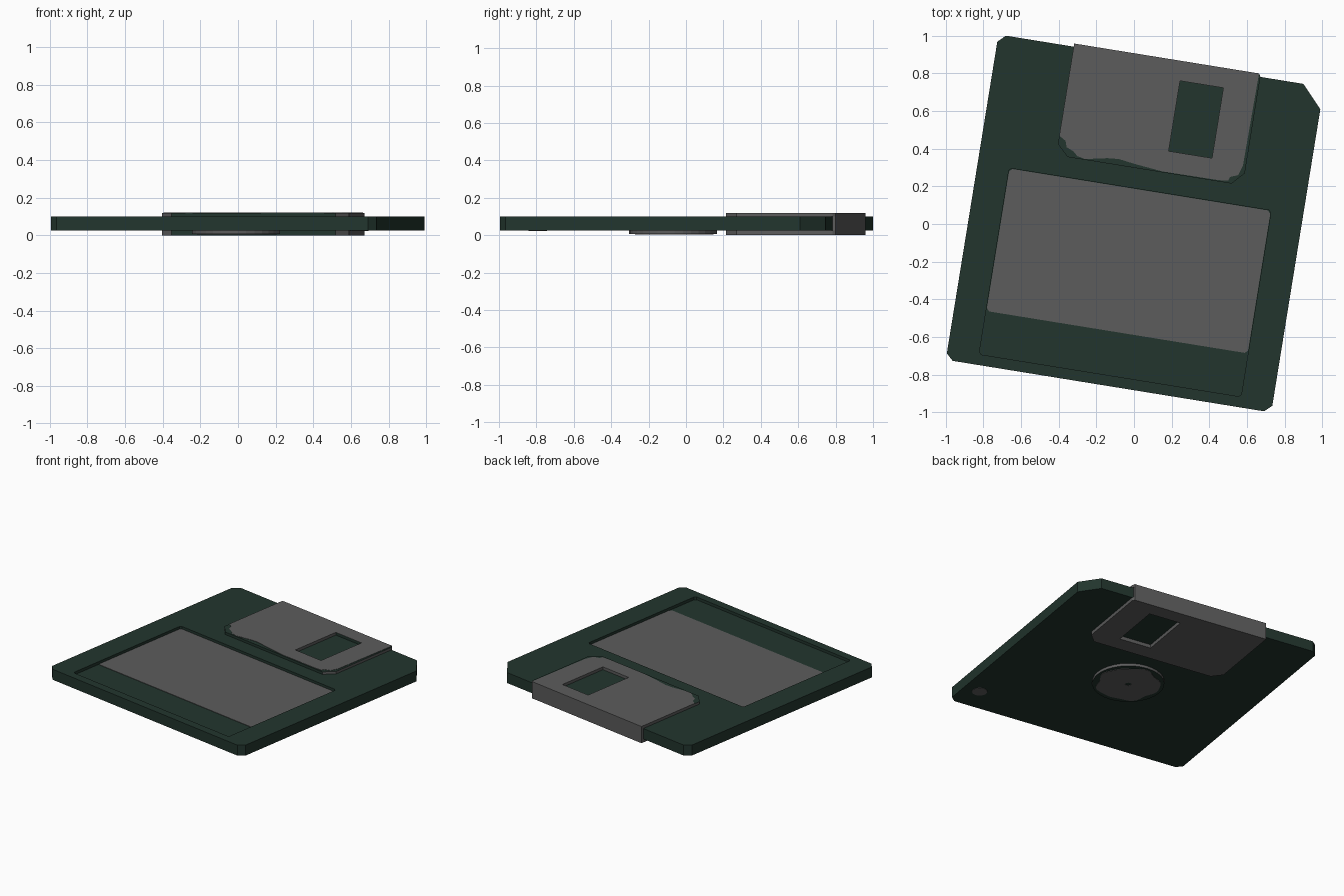
import bpy, bmesh, math

if "Cube" in bpy.data.objects:
    bpy.data.objects.remove(bpy.data.objects["Cube"])

ANGLE = math.radians(-9.2)      # the whole disk is turned slightly on the ground


def material(name, rgb):
    m = bpy.data.materials.new(name)
    m.diffuse_color = (*rgb, 1)
    m.use_nodes = True
    m.node_tree.nodes["Principled BSDF"].inputs["Base Color"].default_value = m.diffuse_color
    return m


GREEN = material("dark green plastic", (0.016, 0.036, 0.027))
GRAY = material("mid gray", (0.108, 0.108, 0.108))


def plate(name, loops, z0, z1, mats, rule=None):
    """Flat plate from an outline plus optional hole outlines."""
    cu = bpy.data.curves.new(name + "_outline", 'CURVE')
    cu.dimensions = '2D'
    cu.fill_mode = 'BOTH'
    cu.extrude = (z1 - z0) / 2
    for pts in loops:
        s = cu.splines.new('POLY')
        s.points.add(len(pts) - 1)
        for p, (x, y) in zip(s.points, pts):
            p.co = (x, y, 0, 1)
        s.use_cyclic_u = True
    tmp = bpy.data.objects.new("tmp", cu)
    bpy.context.collection.objects.link(tmp)
    dg = bpy.context.evaluated_depsgraph_get()
    me = bpy.data.meshes.new_from_object(tmp.evaluated_get(dg))
    bpy.data.objects.remove(tmp)
    me.name = name
    me.materials.clear()
    for m in mats:
        me.materials.append(m)
    bm = bmesh.new()
    bm.from_mesh(me)
    bmesh.ops.remove_doubles(bm, verts=bm.verts, dist=1e-5)
    bmesh.ops.recalc_face_normals(bm, faces=bm.faces)
    bmesh.ops.translate(bm, verts=bm.verts, vec=(0, 0, (z0 + z1) / 2))
    bm.normal_update()
    for f in bm.faces:
        f.smooth = False
        f.material_index = rule(f.normal) if rule else 0
    bm.to_mesh(me)
    bm.free()
    ob = bpy.data.objects.new(name, me)
    ob.rotation_euler.z = ANGLE
    bpy.context.collection.objects.link(ob)
    return ob


def rect(x0, x1, y0, y1):
    return [(x0, y0), (x1, y0), (x1, y1), (x0, y1)]


def chamfered(x0, x1, y0, y1, c):
    return [(x0 + c, y0), (x1 - c, y0), (x1, y0 + c), (x1, y1 - c),
            (x1 - c, y1), (x0 + c, y1), (x0, y1 - c), (x0, y0 + c)]


def circle(cx, cy, r, n=32, wave=0.0):
    out = []
    for i in range(n):
        a = 2 * math.pi * i / n
        k = r + wave * (math.sin(5 * a) + 0.6 * math.sin(8 * a + 1))
        out.append((cx + k * math.cos(a), cy + k * math.sin(a)))
    return out


# disk body with one large cut corner
body_outline = [(-0.835, -0.872), (0.842, -0.872), (0.88, -0.836), (0.88, 0.76),
                (0.77, 0.879), (-0.832, 0.879), (-0.872, 0.84), (-0.872, -0.838)]
body = plate("disk_body", [body_outline], 0.025, 0.10, [GREEN])

# label recess cut into the top
cutter = plate("label_recess_cutter", [chamfered(-0.702, 0.708, -0.815, 0.187, 0.012)],
               0.08, 0.15, [GREEN])
cutter.hide_render = True
mod = body.modifiers.new("recess", 'BOOLEAN')
mod.operation = 'DIFFERENCE'
mod.solver = 'EXACT'
mod.object = cutter
bpy.context.view_layer.update()
dg = bpy.context.evaluated_depsgraph_get()
cut_mesh = bpy.data.meshes.new_from_object(body.evaluated_get(dg))
body.modifiers.clear()
body.data = cut_mesh
bpy.data.objects.remove(cutter)

# paper label lying in the recess
plate("label", [chamfered(-0.70, 0.706, -0.582, 0.185, 0.015)], 0.08, 0.083, [GRAY])

# sliding shutter: top and bottom leaves with window, joined by a fold at the back
window = rect(0.12, 0.353, 0.412, 0.79)
leaf = [(-0.405, 0.295), (0.478, 0.295), (0.538, 0.36), (0.538, 0.88), (0.528, 0.896),
        (-0.467, 0.896), (-0.467, 0.355)]
plate("shutter_top", [leaf, window], 0.10, 0.118, [GRAY, GREEN],
      lambda n: int(n.z > 0.9 or n.y < -0.9))
plate("shutter_bottom", [leaf, window], 0.0, 0.025, [GRAY, GREEN],
      lambda n: int(n.y < -0.9))
plate("shutter_fold", [rect(-0.467, 0.528, 0.879, 0.896)], 0.025, 0.10, [GRAY])

# bare metal on the shutter, with a worn lower edge
worn = [(-0.467, 0.40), (-0.43, 0.378), (-0.418, 0.345), (-0.38, 0.33), (-0.355, 0.308),
        (-0.312, 0.299), (-0.194, 0.323), (-0.134, 0.328), (-0.051, 0.316), (0.103, 0.300),
        (0.406, 0.302), (0.457, 0.307), (0.463, 0.328), (0.505, 0.345), (0.522, 0.40),
        (0.528, 0.896), (-0.467, 0.896)]
plate("shutter_metal", [worn, window], 0.118, 0.12, [GRAY])

# drive hub underneath, with worn metal face and centre hole
HX, HY = 0.001, -0.071
plate("hub", [circle(HX, HY, 0.235)], 0.006, 0.025, [GRAY, GREEN],
      lambda n: int(n.z < -0.9))
plate("hub_metal", [circle(HX, HY, 0.205, 48, 0.01), circle(HX, HY, 0.02, 12)],
      0.003, 0.006, [GRAY])

# small round spot near the bottom corner
plate("corner_spot", [circle(0.764, -0.68, 0.05, 20)], 0.023, 0.025, [GRAY])
